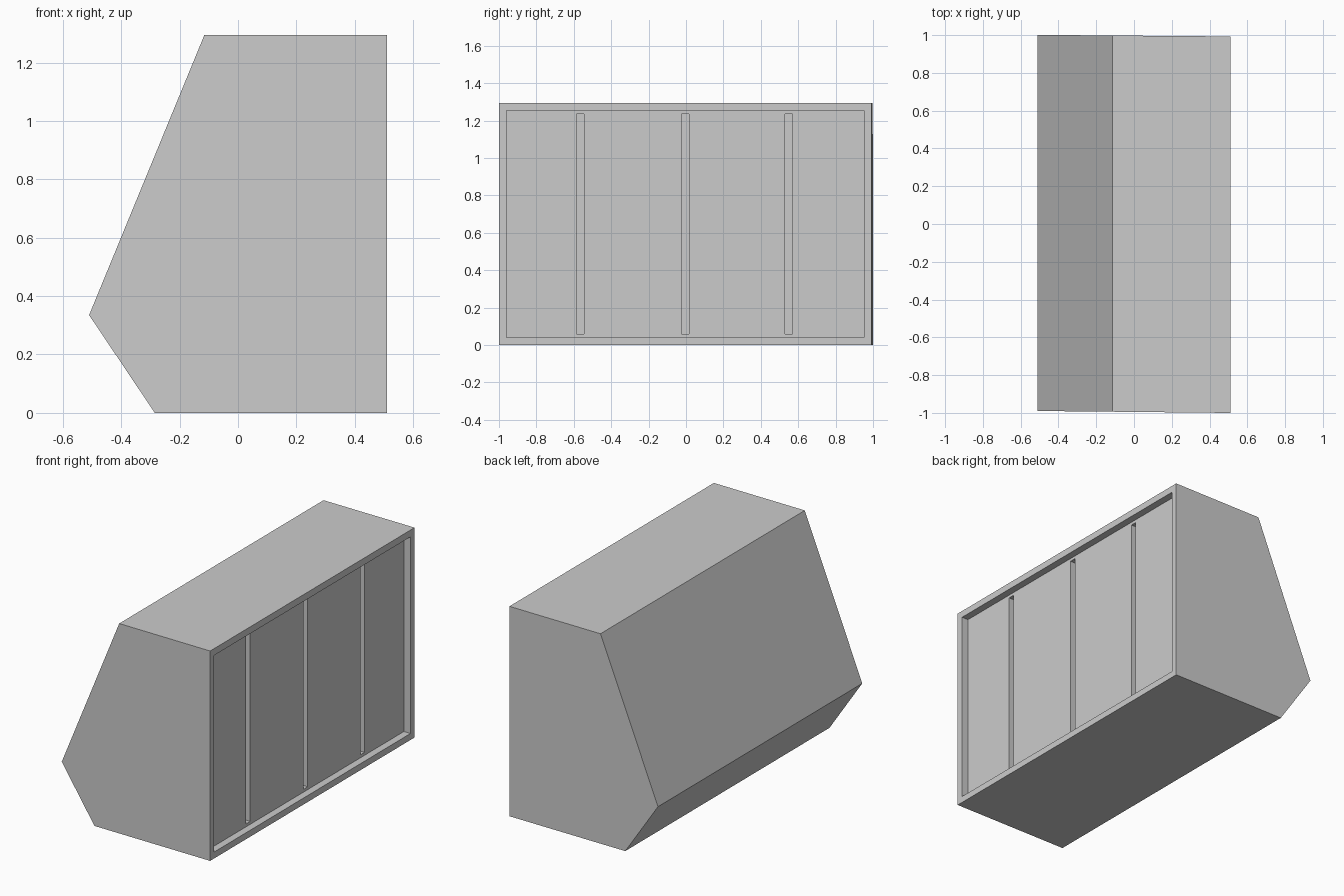
import bpy, bmesh

if "Cube" in bpy.data.objects:
    bpy.data.objects.remove(bpy.data.objects["Cube"])

# Side profile (x, z)
PROFILE = [(-0.285, 0), (0.51, 0), (0.51, 1.295), (-0.115, 1.295), (-0.51, 0.335)]


def make_object(name, bm):
    bmesh.ops.recalc_face_normals(bm, faces=bm.faces)
    mesh = bpy.data.meshes.new(name)
    bm.to_mesh(mesh)
    bm.free()
    obj = bpy.data.objects.new(name, mesh)
    bpy.context.collection.objects.link(obj)
    return obj


def box_cutter(name, lo, hi):
    bm = bmesh.new()
    bmesh.ops.create_cube(bm, size=1)
    for v in bm.verts:
        v.co = [(a + b) / 2 + c * (b - a) for a, b, c in zip(lo, hi, v.co)]
    obj = make_object(name, bm)
    obj.hide_render = True
    obj.hide_set(True)
    return obj


def cut(target, cutter):
    mod = target.modifiers.new(cutter.name, 'BOOLEAN')
    mod.operation = 'DIFFERENCE'
    mod.solver = 'EXACT'
    mod.object = cutter


# Wedge-shaped housing, its ends very slightly skewed
bm = bmesh.new()
front = [bm.verts.new((x, -0.995 - 0.01 * x, z)) for x, z in PROFILE]
back = [bm.verts.new((x, 0.997 - 0.008 * x, z)) for x, z in PROFILE]
bm.faces.new(front)
bm.faces.new(back[::-1])
n = len(PROFILE)
for i in range(n):
    j = (i + 1) % n
    bm.faces.new((front[i], front[j], back[j], back[i]))
housing = make_object("housing", bm)

# Shallow rectangular recess in the flat side
cut(housing, box_cutter("recess_cutter", (0.465, -0.96, 0.04), (0.6, 0.953, 1.253)))

# Three upright slots in the recess panel
for k, y in enumerate((-0.565, -0.005, 0.55)):
    cut(housing, box_cutter(f"slot_cutter_{k + 1}",
                            (0.415, y - 0.02, 0.058), (0.55, y + 0.02, 1.235)))
